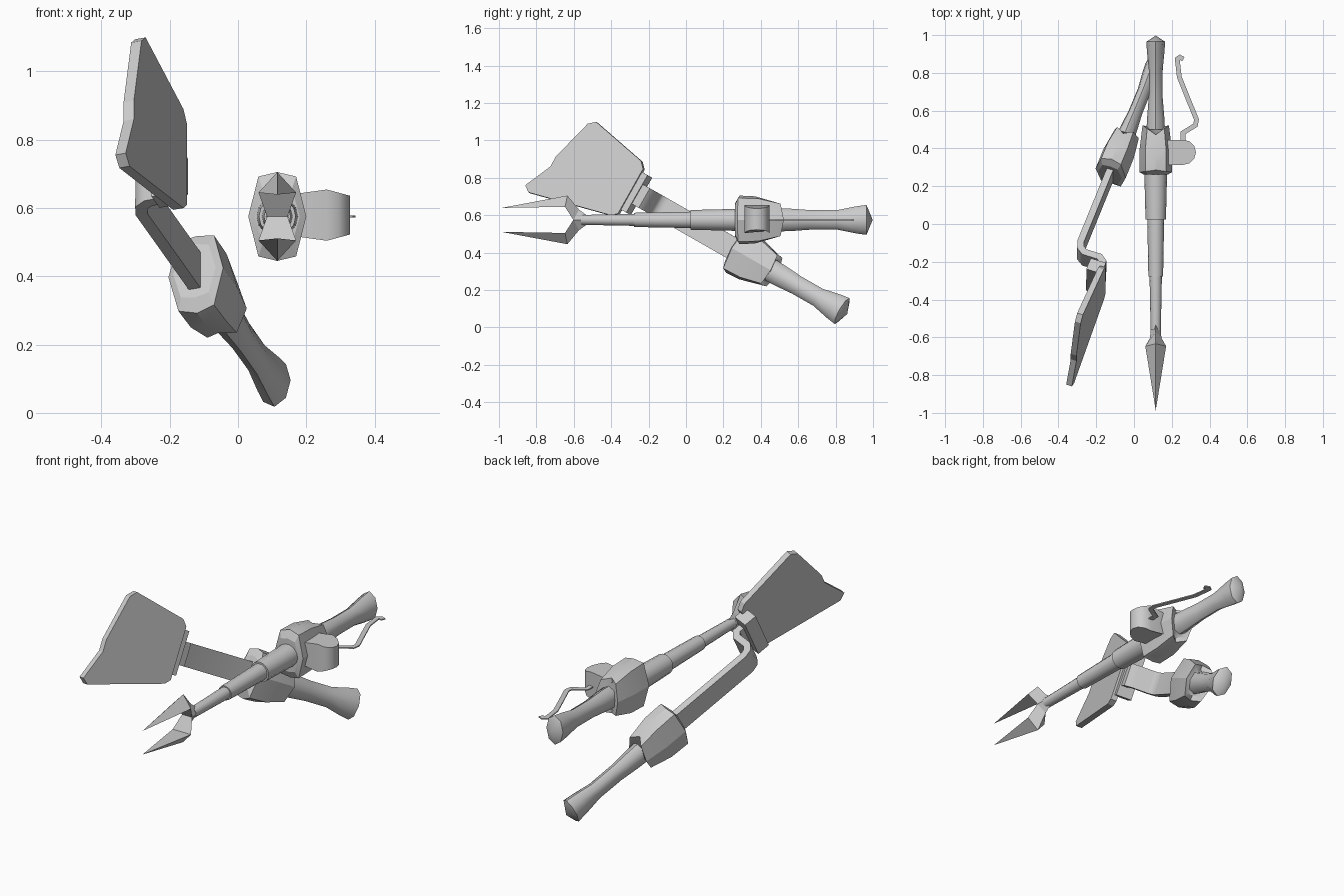
import bpy, bmesh, math
from mathutils import Matrix, Vector

if "Cube" in bpy.data.objects:
    bpy.data.objects.remove(bpy.data.objects["Cube"])

# Local tool frame: x sideways, y back toward the pommel tip (y = 0), z up
FORK = Matrix.Translation((0.115, 0.998, 0.575))
back = Vector((0.333, 0.817, -0.467)).normalized()
side = Vector((0.936, -0.30, 0.168))
side = (side - back * side.dot(back)).normalized()
up = side.cross(back)
SPATULA = Matrix.Translation((0.118, 0.862, 0.072)) @ Matrix((side, back, up)).transposed().to_4x4()


def loft(name, rings, frame, smooth=None):
    """Bridge rings of equal point count, capping both ends."""
    bm = bmesh.new()
    loops = [[bm.verts.new(frame @ Vector(p)) for p in r] for r in rings]
    n = len(loops[0])
    for a, b in zip(loops, loops[1:]):
        for i in range(n):
            j = (i + 1) % n
            bm.faces.new((a[i], a[j], b[j], b[i]))
    bm.faces.new(loops[0])
    bm.faces.new(loops[-1])
    bmesh.ops.remove_doubles(bm, verts=bm.verts, dist=1e-5)
    bmesh.ops.recalc_face_normals(bm, faces=bm.faces)
    me = bpy.data.meshes.new(name)
    bm.to_mesh(me)
    bm.free()
    ob = bpy.data.objects.new(name, me)
    bpy.context.collection.objects.link(ob)
    if smooth:
        bpy.ops.object.select_all(action='DESELECT')
        ob.select_set(True)
        bpy.context.view_layer.objects.active = ob
        bpy.ops.object.shade_smooth_by_angle(angle=math.radians(smooth))
    return ob


def oval(y, rx, rz, n, lean=0.0):
    """Oval ring; lean pushes its side points along y."""
    angles = [2 * math.pi * i / n for i in range(n)]
    return [(rx * math.cos(a), y + lean * abs(math.cos(a)), rz * math.sin(a)) for a in angles]


def boxy(y, rx, rz, lean=0.0):
    """Eight-sided ring with fuller corners."""
    pts = [(1, 0), (.65, .9), (0, 1), (-.65, .9), (-1, 0), (-.65, -.9), (0, -1), (.65, -.9)]
    return [(rx * x, y + lean * abs(x), rz * z) for x, z in pts]


def ribbon(name, path, thick, height, frame):
    """Sweep a flat rectangle along a path of (x, y) points."""
    pts = [Vector(p) for p in path]
    rings = []
    for i, p in enumerate(pts):
        a = (p - pts[i - 1]).normalized() if i else (pts[1] - p).normalized()
        b = (pts[i + 1] - p).normalized() if i < len(pts) - 1 else a
        m = (a + b).normalized()
        o = Vector((-m.y, m.x)) * thick / 2 / max(m.dot(a), 0.5)
        rings.append([(p.x + s * o.x, p.y + s * o.y, h * height / 2)
                      for s, h in ((-1, -1), (1, -1), (1, 1), (-1, 1))])
    return loft(name, rings, frame, 40)


# Matching handles and faceted hubs on both tools
for tool, frame in (("fork", FORK), ("spatula", SPATULA)):
    profile = [(0, 0, 0), (-.033, .05, .08), (-.09, .046, .072), (-.19, .036, .052),
               (-.33, .037, .052), (-.44, .046, .06), (-.52, .05, .062)]
    loft(tool + "_handle", [oval(y, rx, rz, 8) for y, rx, rz in profile], frame, 50)
    loft(tool + "_hub", [boxy(-.53, .05, .07, .05), boxy(-.525, .07, .096, .05),
                         boxy(-.63, .085, .126, .03), boxy(-.712, .085, .13, -.012),
                         boxy(-.735, .066, .09)], frame, 25)

# Telescoping fork shaft
for i, (y0, y1, r0, r1) in enumerate(((-.70, -.975, .061, .054), (-.96, -1.275, .045, .039),
                                      (-1.26, -1.56, .033, .027))):
    loft("fork_shaft_%d" % (i + 1), [oval(y0, r0, r0, 14), oval(y1, r1, r1, 14)], FORK, 40)

# Two ridged tines
for s, name in ((1, "upper_tine"), (-1, "lower_tine")):
    rings = [[(-.027, -1.56, 0), (.027, -1.56, 0), (0, -1.53, .026 * s)],
             [(-.03, -1.60, 0), (.03, -1.60, 0), (0, -1.57, .055 * s)],
             [(-.055, -1.645, .07 * s), (.055, -1.645, .07 * s), (0, -1.632, .13 * s)],
             [(0, -1.985, .064 * s)] * 3]
    loft(name, rings, FORK)

# Round-ended knob on the side of the fork hub
outline = [(.05, -.685), (.145, -.685)]
outline += [(.145 + .068 * math.cos(a), -.6185 + .0665 * math.sin(a))
            for a in (math.radians(-60 + 30 * i) for i in range(5))]
outline += [(.145, -.552), (.05, -.552)]
half = [.075 - .14 * abs(x - .145) if x < .145 else .075 - .27 * (x - .145) for x, y in outline]
loft("side_knob", [[(x, y, .004 + s * h) for (x, y), h in zip(outline, half)] for s in (-1, 1)],
     FORK, 40)

# Thin hanging strap
ribbon("strap", [(.145, -.57), (.145, -.515), (.21, -.475), (.216, -.445), (.165, -.32),
                 (.125, -.22), (.118, -.16), (.114, -.125), (.128, -.115), (.147, -.125)],
       .025, .006, FORK)

# Cranked spatula bar and the blade socket
ribbon("spatula_bar", [(0, -.64), (0, -1.20), (.012, -1.235), (.04, -1.255), (.125, -1.255),
                       (.15, -1.275), (.155, -1.36)], .036, .12, SPATULA)
loft("blade_socket", [[(.095, y, -.115), (.18, y, -.115), (.18, y, .115), (.095, y, .115)]
                      for y in (-1.31, -1.38)], SPATULA)

# Flat blade with a notched tip edge
edge = [(1.845, -.281), (1.88, -.256), (1.809, -.103), (1.81, -.042), (1.745, .195),
        (1.709, .226), (1.378, .164), (1.346, .132), (1.344, -.142), (1.373, -.168)]
loft("spatula_blade", [[(x, -t, v) for t, v in edge] for x in (.16, .192)], SPATULA)
